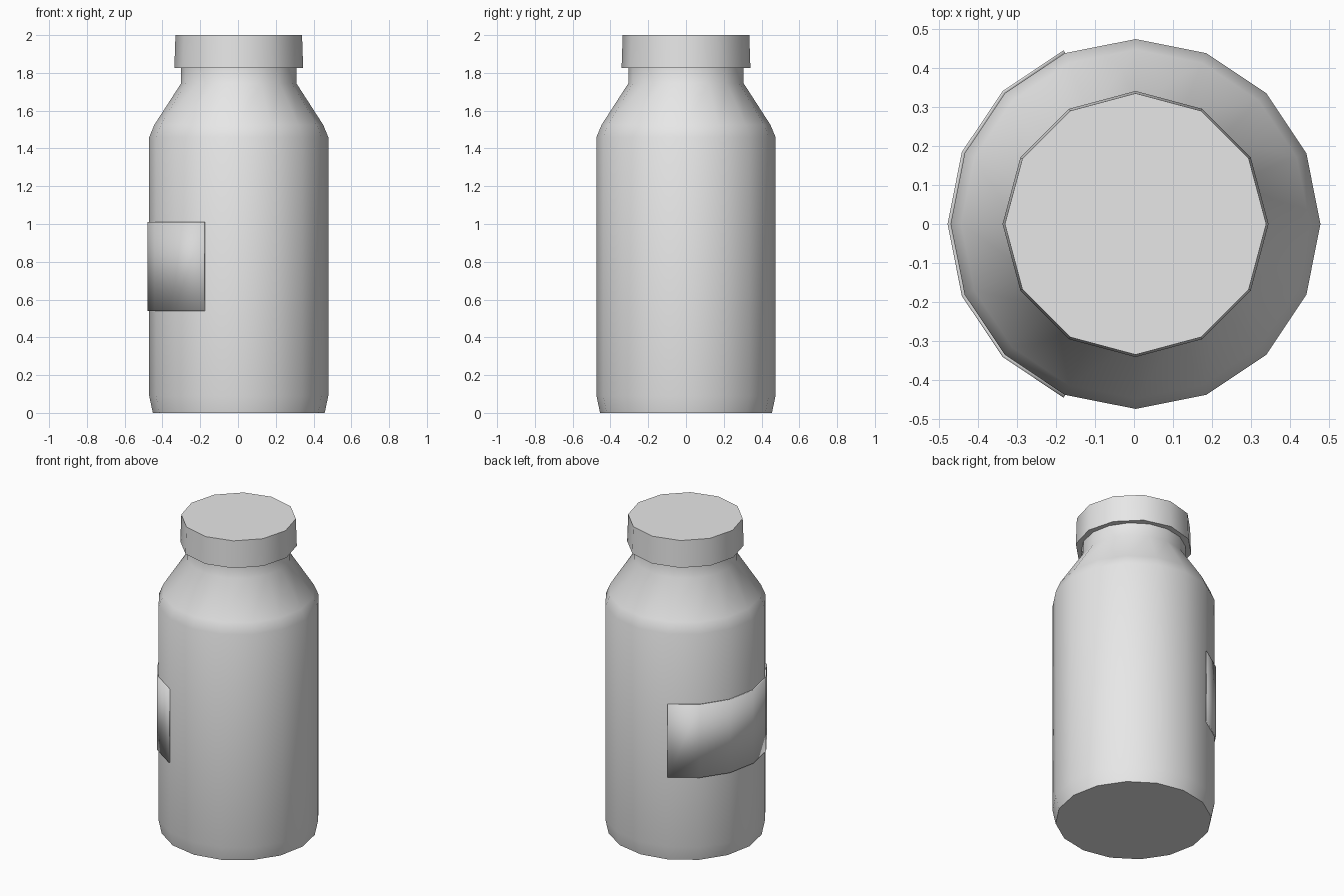
import bpy
import bmesh
from math import cos, sin, pi, radians

old = bpy.data.objects.get("Cube")
if old:
    bpy.data.objects.remove(old, do_unlink=True)

CENTRE_X = 0.004
BODY_R = 0.474
BODY_SIDES = 16


def material(name, value):
    mat = bpy.data.materials.new(name)
    mat.use_nodes = True
    colour = (value, value, value, 1)
    mat.diffuse_color = colour
    mat.node_tree.nodes["Principled BSDF"].inputs["Base Color"].default_value = colour
    return mat


def finish(bm, name, mat):
    """Turn the bmesh into a smooth-shaded object with sharp corners kept."""
    bmesh.ops.recalc_face_normals(bm, faces=bm.faces)
    mesh = bpy.data.meshes.new(name)
    bm.to_mesh(mesh)
    bm.free()
    mesh.materials.append(mat)
    obj = bpy.data.objects.new(name, mesh)
    obj.location.x = CENTRE_X
    bpy.context.collection.objects.link(obj)
    bpy.ops.object.select_all(action='DESELECT')
    obj.select_set(True)
    bpy.context.view_layer.objects.active = obj
    bpy.ops.object.shade_smooth_by_angle(angle=radians(36))
    return obj


def ring(bm, radius, z, angles):
    return [bm.verts.new((radius * cos(a), radius * sin(a), z)) for a in angles]


def turned(name, profile, sides, mat):
    """Closed solid of revolution from (radius, height) points."""
    bm = bmesh.new()
    angles = [2 * pi * i / sides for i in range(sides)]
    rings = [ring(bm, r, z, angles) for r, z in profile]
    for low, high in zip(rings, rings[1:]):
        for i in range(sides):
            j = (i + 1) % sides
            bm.faces.new((low[i], low[j], high[j], high[i]))
    bm.faces.new(rings[0])
    bm.faces.new(rings[-1])
    return finish(bm, name, mat)


grey = material("light grey", 0.8)
label_grey = material("label grey", 0.69)

# Bottle with chamfered foot, sloping shoulder and short neck
turned("bottle_body", [(0.455, 0), (BODY_R, 0.09), (BODY_R, 1.46),
                       (0.447, 1.525), (0.305, 1.745), (0.305, 1.84)],
       BODY_SIDES, grey)

# Screw cap, slightly narrower at the top
turned("cap", [(0.341, 1.827), (0.335, 2.0)], 12, grey)

# Thin label wrapped round one side
bm = bmesh.new()
angles = [2 * pi * i / BODY_SIDES for i in range(5, 12)]
low, high = (ring(bm, BODY_R + 0.008, z, angles) for z in (0.54, 1.01))
for i in range(len(angles) - 1):
    bm.faces.new((low[i], low[i + 1], high[i + 1], high[i]))
label = finish(bm, "label", label_grey)
shell = label.modifiers.new("thickness", 'SOLIDIFY')
shell.thickness = 0.009
shell.offset = -1
